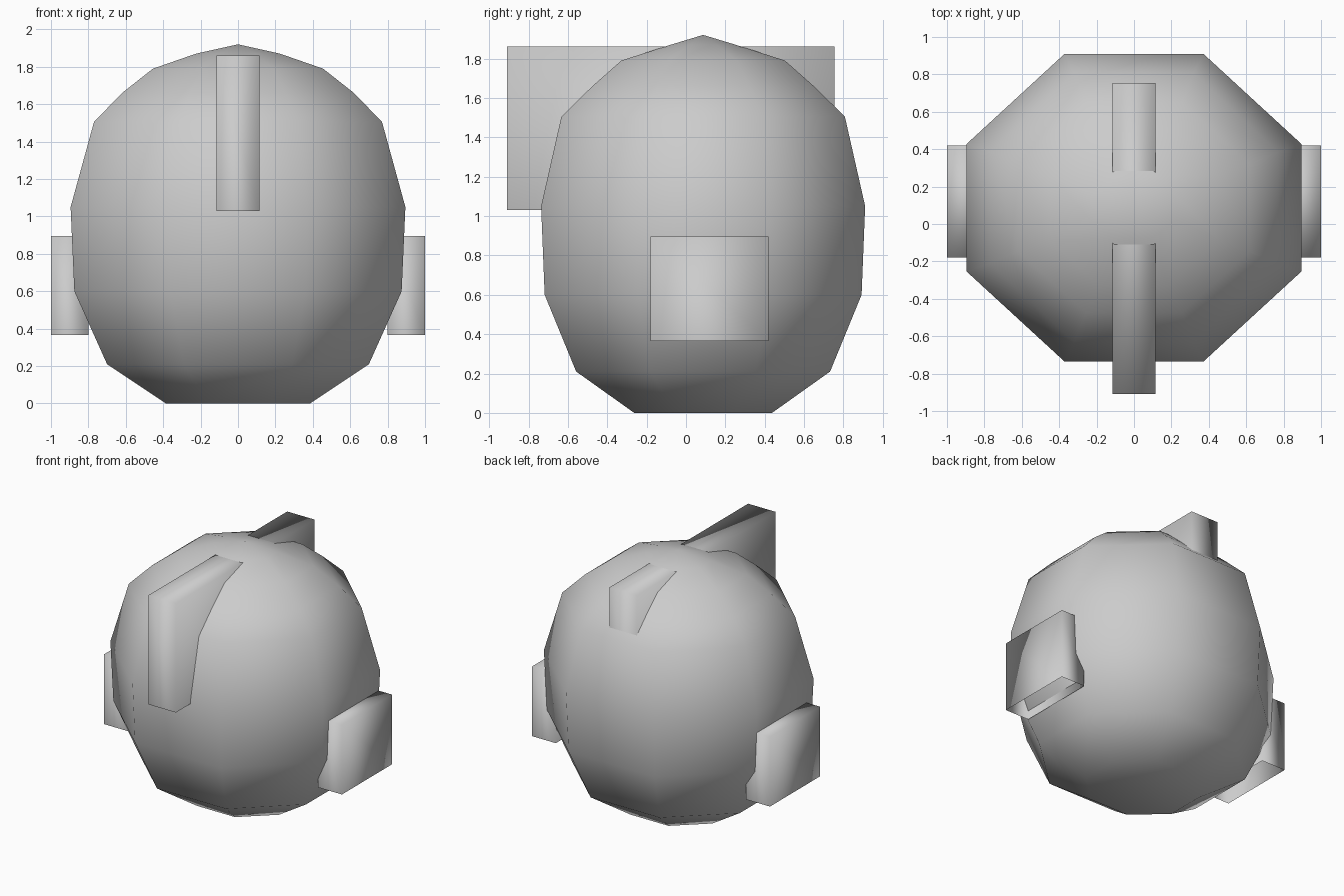
import bpy, bmesh, math

if "Cube" in bpy.data.objects:
    bpy.data.objects.remove(bpy.data.objects["Cube"])

CY = 0.087  # body axis sits slightly behind the centre


def finish(bm, name):
    bmesh.ops.recalc_face_normals(bm, faces=bm.faces[:])
    mesh = bpy.data.meshes.new(name)
    bm.to_mesh(mesh)
    bm.free()
    for p in mesh.polygons:
        p.use_smooth = True
    obj = bpy.data.objects.new(name, mesh)
    bpy.context.collection.objects.link(obj)
    return obj


def open_box(name, x, y, z):
    """Box between the given limits, open underneath."""
    bm = bmesh.new()
    bmesh.ops.create_cube(bm, size=1)
    bmesh.ops.delete(bm, geom=[f for f in bm.faces if f.calc_center_median().z < -0.4],
                     context='FACES_ONLY')
    for v in bm.verts:
        v.co = [lim[0] if c < 0 else lim[1] for c, lim in zip(v.co, (x, y, z))]
    return finish(bm, name)


# Body: stacked octagons (half width, half depth, height) closed to a peak
rings = [(0.385, 0.35, 0), (0.70, 0.645, 0.21), (0.875, 0.805, 0.60),
         (0.895, 0.823, 1.05), (0.77, 0.72, 1.505), (0.62, 0.562, 1.66),
         (0.455, 0.415, 1.79), (0.225, 0.165, 1.87)]
bm = bmesh.new()
loops = []
for w, d, z in rings:
    loop = []
    for i in range(8):
        a = math.radians(22.5 + 45 * i)
        k = 1 / math.cos(math.radians(22.5))
        loop.append(bm.verts.new((w * k * math.cos(a), CY + d * k * math.sin(a), z)))
    loops.append(loop)
for lo, hi in zip(loops, loops[1:]):
    for i in range(8):
        j = (i + 1) % 8
        bm.faces.new((lo[i], lo[j], hi[j], hi[i]))
bm.faces.new(loops[0])
peak = bm.verts.new((0, CY, 1.92))
for i in range(8):
    bm.faces.new((loops[-1][i], loops[-1][(i + 1) % 8], peak))
finish(bm, "body")

# Crest running front to back through the top of the body
open_box("crest", (-0.115, 0.115), (-0.91, 0.755), (1.03, 1.86))

# Side blocks
open_box("right_side_block", (0.80, 1.0), (-0.18, 0.42), (0.365, 0.895))
open_box("left_side_block", (-1.0, -0.80), (-0.18, 0.42), (0.365, 0.895))
